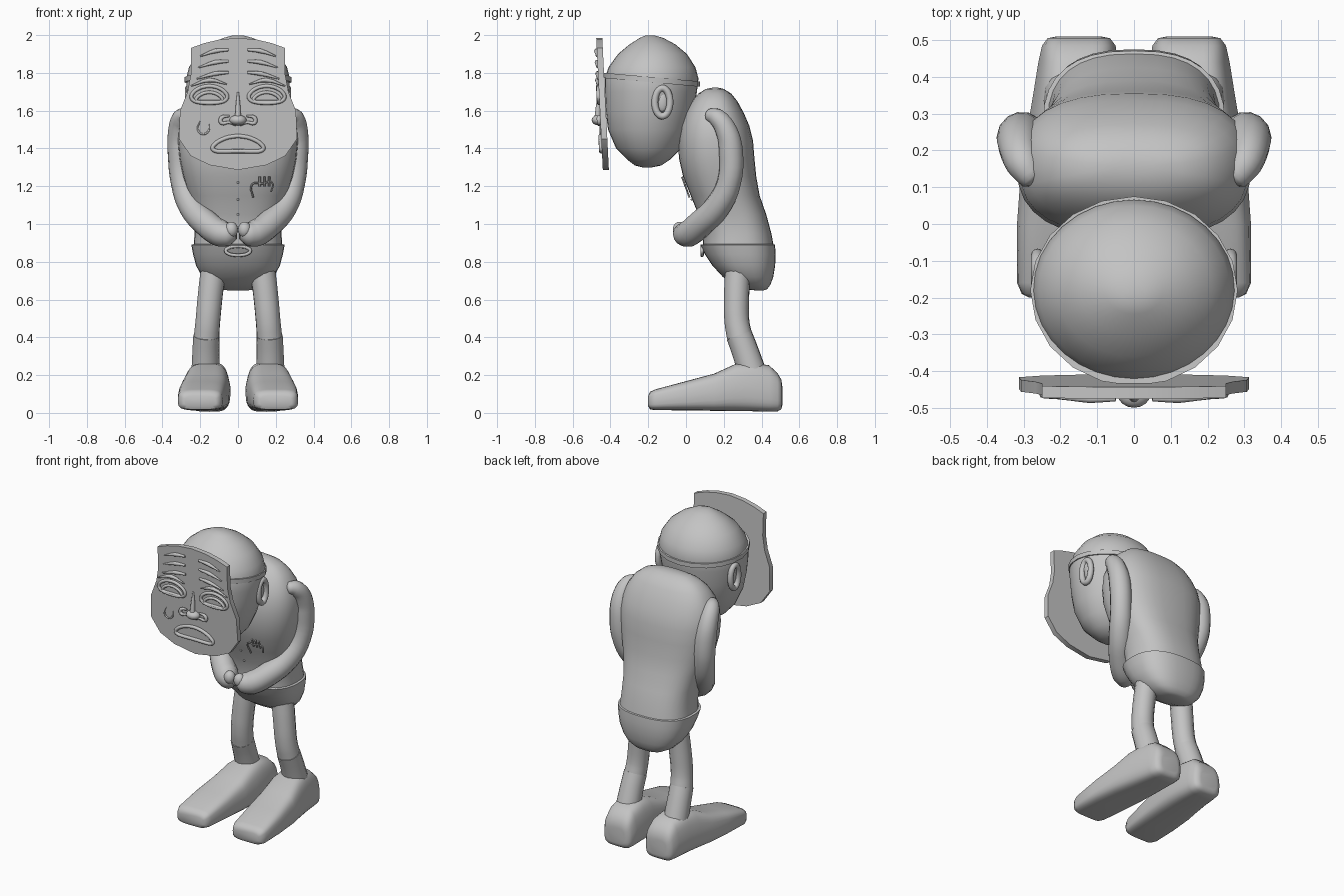
import bpy, bmesh, math
from mathutils import Vector

grey = bpy.data.materials.new("plain grey")
grey.diffuse_color = (0.55, 0.55, 0.55, 1)


def finish(ob, angle=40):
    ob.data.materials.clear()
    ob.data.materials.append(grey)
    bpy.ops.object.select_all(action='DESELECT')
    ob.select_set(True)
    bpy.context.view_layer.objects.active = ob
    bpy.ops.object.shade_smooth_by_angle(angle=math.radians(angle))
    return ob


def from_bmesh(name, bm, angle=40):
    bmesh.ops.recalc_face_normals(bm, faces=bm.faces)
    me = bpy.data.meshes.new(name)
    bm.to_mesh(me)
    bm.free()
    ob = bpy.data.objects.new(name, me)
    bpy.context.collection.objects.link(ob)
    return finish(ob, angle)


def loft(name, rings, point, power=2.0, n=32, angle=40):
    """Skin superellipse rings; point(ring, c, s) places each corner."""
    bm = bmesh.new()
    loops = []
    for r in rings:
        loop = []
        for i in range(n):
            a = 2 * math.pi * i / n
            c, s = math.cos(a), math.sin(a)
            c = math.copysign(abs(c) ** (2 / power), c)
            s = math.copysign(abs(s) ** (2 / power), s)
            loop.append(bm.verts.new(point(r, c, s)))
        loops.append(loop)
    for a, b in zip(loops, loops[1:]):
        for i in range(n):
            bm.faces.new((a[i], a[(i + 1) % n], b[(i + 1) % n], b[i]))
    bm.faces.new(loops[0])
    bm.faces.new(loops[-1])
    return from_bmesh(name, bm, angle)


def tube(name, pts, radius, cyclic=False, res=4, bevel=4):
    """Smooth tube; points are (x, y, z) or (x, y, z, radius factor)."""
    cu = bpy.data.curves.new(name, 'CURVE')
    cu.dimensions = '3D'
    cu.bevel_depth, cu.bevel_resolution, cu.resolution_u = radius, bevel, res
    cu.use_fill_caps = True
    sp = cu.splines.new('BEZIER')
    sp.bezier_points.add(len(pts) - 1)
    sp.use_cyclic_u = cyclic
    for b, p in zip(sp.bezier_points, pts):
        b.co = p[:3]
        b.radius = p[3] if len(p) > 3 else 1
        b.handle_left_type = b.handle_right_type = 'AUTO'
    ob = bpy.data.objects.new(name, cu)
    bpy.context.collection.objects.link(ob)
    bpy.ops.object.select_all(action='DESELECT')
    ob.select_set(True)
    bpy.context.view_layer.objects.active = ob
    bpy.ops.object.convert(target='MESH')
    return finish(bpy.context.object, 50)


def ball(name, loc, size):
    bm = bmesh.new()
    bmesh.ops.create_uvsphere(bm, u_segments=16, v_segments=10, radius=1)
    for v in bm.verts:
        v.co = Vector(loc) + Vector([a * b for a, b in zip(v.co, size)])
    return from_bmesh(name, bm)


def level(r, c, s):
    """Horizontal ring: (z, front y, back y, half width)."""
    z, y0, y1, hx = r
    return (c * hx, (y0 + y1) / 2 + s * (y1 - y0) / 2, z)


# torso and trousers
loft("torso", [
    (0.88, 0.09, 0.465, 0.235), (0.95, 0.09, 0.452, 0.23), (1.05, 0.065, 0.425, 0.235),
    (1.15, 0.025, 0.39, 0.26), (1.25, -0.015, 0.372, 0.29), (1.35, -0.038, 0.362, 0.31),
    (1.44, -0.04, 0.355, 0.318), (1.52, -0.03, 0.335, 0.31), (1.59, -0.005, 0.305, 0.285),
    (1.65, 0.03, 0.272, 0.245), (1.69, 0.065, 0.24, 0.195), (1.715, 0.105, 0.2, 0.13),
    (1.722, 0.14, 0.17, 0.06)], level, 2.5)
loft("trousers", [
    (0.648, 0.37, 0.41, 0.05), (0.655, 0.31, 0.43, 0.1), (0.68, 0.255, 0.448, 0.15),
    (0.72, 0.195, 0.462, 0.19), (0.78, 0.14, 0.472, 0.222), (0.84, 0.1, 0.475, 0.238),
    (0.89, 0.075, 0.471, 0.247), (0.893, 0.09, 0.462, 0.235)], level, 2.5)

# head with the flat strap that holds the mask
loft("head", [
    (1.30, -0.23, -0.18, 0.03), (1.31, -0.27, -0.13, 0.08), (1.34, -0.31, -0.085, 0.135),
    (1.40, -0.37, -0.025, 0.19), (1.50, -0.413, 0.02, 0.235), (1.60, -0.425, 0.042, 0.258),
    (1.70, -0.43, 0.058, 0.272), (1.77, -0.43, 0.066, 0.275), (1.83, -0.41, 0.05, 0.26),
    (1.90, -0.36, 0.005, 0.212), (1.95, -0.30, -0.055, 0.148), (1.985, -0.245, -0.12, 0.078),
    (1.998, -0.215, -0.165, 0.03)], level, 2.0)


def strap_point(r, c, s):
    k, h = r
    x, y = c * 0.282 * k, -0.18 + s * 0.255 * k
    if s < -0.3:  # front part runs out to the mask
        y = -0.18 + s * 0.26
        x = math.copysign(min(abs(x), 0.30 + (y + 0.18) * 0.4), c)
    return (x, y, 1.742 - (y - 0.06) * 0.09 + h)


loft("strap", [(0.97, -0.014), (1.0, -0.014), (1.0, 0.014), (0.97, 0.014)], strap_point, 2, 20, 20)

# mask plate, tilted
def mask_y(z, off=0.0):
    return -0.475 + (1.98 - z) * 0.05 - off


half = [(0, 1.985), (0.1, 1.976), (0.18, 1.957), (0.25, 1.932), (0.25, 1.79), (0.267, 1.7),
        (0.307, 1.6), (0.313, 1.45), (0.25, 1.36), (0.15, 1.312), (0, 1.286)]
outline = half + [(-x, z) for x, z in half[-2:0:-1]]
bm = bmesh.new()
front = bm.faces.new([bm.verts.new((x, mask_y(z), z)) for x, z in outline])
ext = bmesh.ops.extrude_face_region(bm, geom=[front])
for v in ext['geom']:
    if isinstance(v, bmesh.types.BMVert):
        v.co.y += 0.032
# the extruded copy is the back, so close the front again
if not front.is_valid:
    bm.verts.ensure_lookup_table()
    bm.faces.new(bm.verts[:len(outline)])
from_bmesh("mask", bm, 30)


def stroke(name, pts, radius, off=0.006, cyclic=False):
    return tube(name, [(p[0], mask_y(p[1], off), p[1], *p[2:]) for p in pts], radius, cyclic, 3, 2)


def oval(cx, cz, rx, rz, bend, n=14):
    pts = []
    for i in range(n):
        a = 2 * math.pi * i / n
        x = rx * math.cos(a)
        pts.append((cx + x, cz + rz * math.sin(a) - bend * (x / rx) ** 2))
    return pts


# mask features
for sx, side in ((-1, "left"), (1, "right")):
    stroke(side + "_eye_rim", oval(sx * 0.152, 1.685, 0.095, 0.045, 0.012), 0.010, 0.004, True)
    stroke(side + "_eye_lid", oval(sx * 0.152, 1.672, 0.07, 0.025, 0.015), 0.009, 0.003, True)
    stroke(side + "_upper_lid", [(sx * 0.06, 1.74, 0.3), (sx * 0.15, 1.762), (sx * 0.25, 1.73, 0.3)], 0.012)
    for k, (z, w) in enumerate(((1.79, 0.17), (1.85, 0.16), (1.91, 0.15))):
        stroke(f"{side}_brow_{k + 1}", [(sx * 0.05, z + 0.012, 0.6), (sx * 0.12, z + 0.006),
                                        (sx * (0.05 + w), z - 0.022, 0.3)], 0.012, 0.003)
    stroke(side + "_nostril", [(sx * 0.045, 1.572, 0.5), (sx * 0.088, 1.562), (sx * 0.088, 1.535),
                               (sx * 0.05, 1.538, 0.7), (sx * 0.01, 1.525, 0.7)], 0.011, 0.008)
ball("nose", (0, mask_y(1.55, 0.008), 1.55), (0.045, 0.038, 0.028))
tube("nose_bridge", [(0, mask_y(1.7), 1.7, 0.3), (0, mask_y(1.62, 0.008), 1.62, 0.8),
                     (0, mask_y(1.56, 0.015), 1.56)], 0.016)
stroke("lips", oval(0, 1.425, 0.135, 0.04, 0.024), 0.011, 0.004, True)
stroke("tear", [(-0.2, 1.545, 0.4), (-0.213, 1.5), (-0.185, 1.475), (-0.155, 1.495), (-0.15, 1.53, 0.4)],
       0.005, 0.002)

# ears, arms, legs and feet on both sides
def foot_point(r, c, s):
    y, cx, hw, z0, z1 = r
    t = 1 - 0.22 * max(0, s) * (z1 - 0.1) / 0.17  # narrower at the top
    return (cx + c * hw * t, y, (z0 + z1) / 2 + s * (z1 - z0) / 2)


foot = [(-0.2, 0.2, 0.085, 0.035, 0.09), (-0.19, 0.2, 0.105, 0.018, 0.112), (-0.16, 0.2, 0.118, 0.015, 0.125),
        (0.0, 0.19, 0.128, 0.013, 0.168), (0.15, 0.177, 0.13, 0.011, 0.208), (0.26, 0.165, 0.125, 0.01, 0.258),
        (0.34, 0.158, 0.118, 0.009, 0.268), (0.44, 0.152, 0.108, 0.006, 0.252), (0.485, 0.15, 0.1, 0.008, 0.21),
        (0.505, 0.15, 0.085, 0.02, 0.175), (0.51, 0.15, 0.06, 0.04, 0.14)]
for sx, side in ((-1, "left"), (1, "right")):
    tube(side + "_ear", [(sx * 0.262, -0.125 + 0.04 * math.cos(i * math.pi / 6),
                          1.645 + 0.074 * math.sin(i * math.pi / 6)) for i in range(12)], 0.018, True, 3)
    ball(side + "_ear_centre", (sx * 0.25, -0.125, 1.645), (0.015, 0.028, 0.05))
    tube(side + "_arm", [(sx * x, y, z, r) for x, y, z, r in (
        (0.265, 0.115, 1.575, 0.2), (0.275, 0.125, 1.575, 0.55), (0.30, 0.165, 1.562, 0.75),
        (0.312, 0.215, 1.49, 0.9), (0.308, 0.237, 1.39, 1.0), (0.292, 0.228, 1.22, 0.98),
        (0.245, 0.165, 1.09, 1.05), (0.165, 0.075, 1.0, 1.1), (0.09, 0.015, 0.95, 1.1),
        (0.045, -0.01, 0.945, 0.95), (0.008, -0.015, 0.945, 0.4))], 0.065, bevel=5)
    ball(side + "_thumb", (sx * 0.035, -0.035, 0.97), (0.035, 0.035, 0.042))
    tube(side + "_leg", [(sx * x, y, z, r) for x, y, z, r in (
        (0.13, 0.275, 0.76, 1.0), (0.147, 0.268, 0.62, 0.98), (0.16, 0.27, 0.48, 0.97),
        (0.167, 0.285, 0.4, 1.0))], 0.068, bevel=5)
    tube(side + "_sock", [(sx * x, y, z, r) for x, y, z, r in (
        (0.167, 0.282, 0.41, 1.0), (0.17, 0.312, 0.33, 1.02), (0.172, 0.355, 0.2, 1.08))], 0.07, bevel=5)
    loft(side + "_foot", [(y, sx * cx, hw, a, b) for y, cx, hw, a, b in foot], foot_point, 4.0, 32, 50)

# shirt buttons, pocket with pens, belt buckle
for k, (y, z) in enumerate(((-0.006, 1.22), (0.03, 1.13), (0.062, 1.05))):
    ball(f"button_{k + 1}", (0, y, z), (0.006, 0.006, 0.006))


def chest(x, z):
    return (x, -0.015 + (1.25 - z) * 0.36 - 0.006, z)


tube("pocket_edge", [chest(0.08, 1.14), chest(0.075, 1.21), chest(0.13, 1.215), chest(0.18, 1.22),
                     chest(0.175, 1.17)], 0.005, bevel=1)
for k, x in enumerate((0.115, 0.14, 0.165)):
    tube(f"pen_{k + 1}", [chest(x, 1.2), chest(x, 1.25)], 0.006, bevel=1)
tube("belt_buckle", [(0.065 * math.cos(i * math.pi / 5), 0.085, 0.858 + 0.024 * math.sin(i * math.pi / 5))
                     for i in range(10)], 0.009, True, 3, 2)
